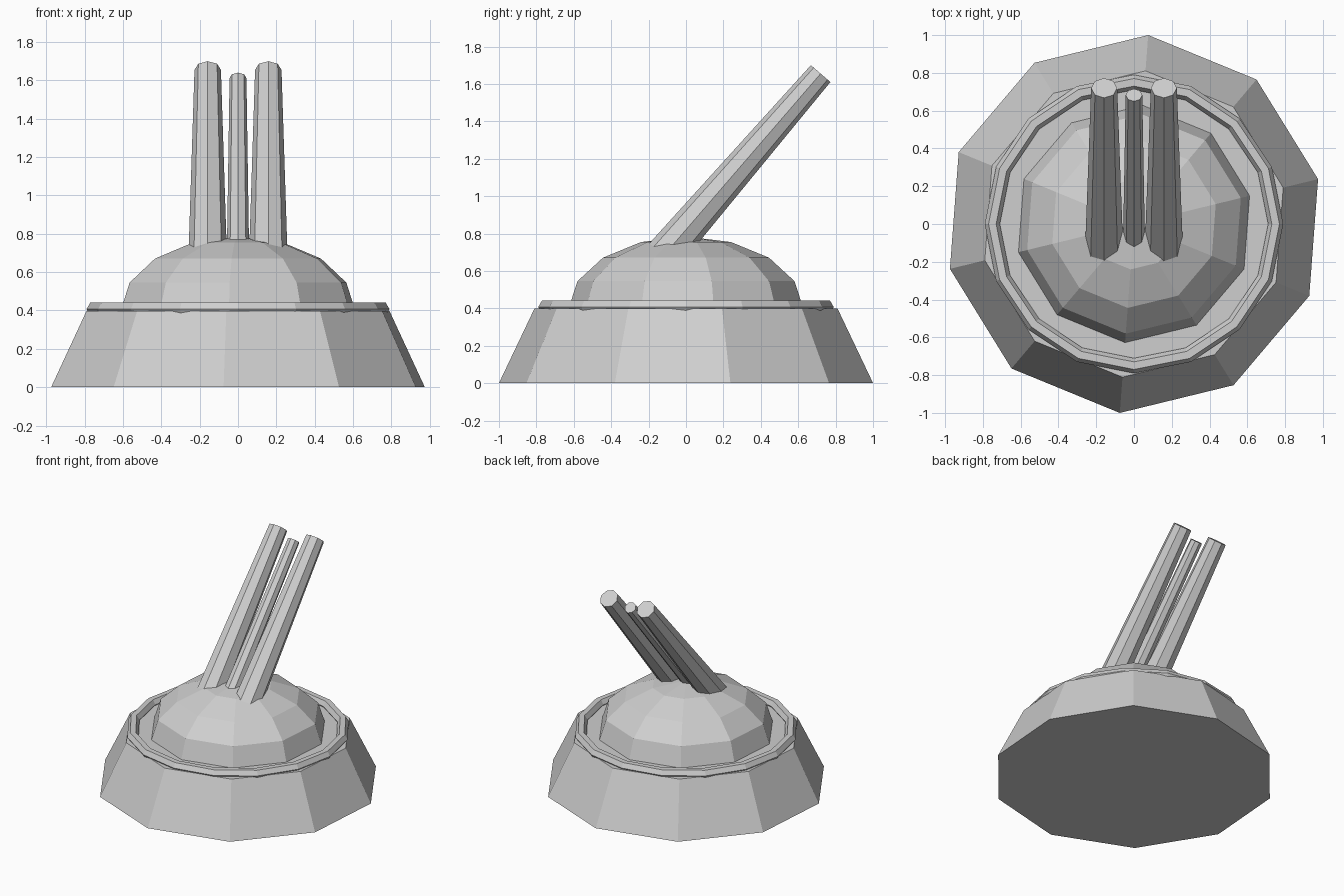
import bpy, bmesh
from math import sin, cos, pi, radians
from mathutils import Matrix, Vector

if "Cube" in bpy.data.objects:
    bpy.data.objects.remove(bpy.data.objects["Cube"])

grey = bpy.data.materials.new("light_grey")
grey.use_nodes = True
colour = (0.62, 0.62, 0.62, 1)
grey.diffuse_color = colour
grey.node_tree.nodes["Principled BSDF"].inputs["Base Color"].default_value = colour


def lathe(name, profile, sides, phase=0, loop=False, matrix=None):
    """Flat-faced solid of revolution; open profiles are capped at both ends."""
    bm = bmesh.new()
    rings = []
    for r, z in profile:
        ring = []
        for i in range(sides):
            a = phase + 2 * pi * i / sides
            ring.append(bm.verts.new((r * cos(a), r * sin(a), z)))
        rings.append(ring)
    pairs = list(zip(rings, rings[1:]))
    if loop:
        pairs.append((rings[-1], rings[0]))
    else:
        bm.faces.new(rings[0])
        bm.faces.new(rings[-1])
    for low, high in pairs:
        for i in range(sides):
            j = (i + 1) % sides
            bm.faces.new((low[i], low[j], high[j], high[i]))
    bmesh.ops.remove_doubles(bm, verts=bm.verts, dist=0.0005)
    bmesh.ops.recalc_face_normals(bm, faces=bm.faces)
    mesh = bpy.data.meshes.new(name)
    bm.to_mesh(mesh)
    bm.free()
    mesh.materials.append(grey)
    obj = bpy.data.objects.new(name, mesh)
    bpy.context.collection.objects.link(obj)
    if matrix:
        obj.matrix_world = matrix
    return obj


turn = radians(13.7)

# Sloped ten-sided base
lathe("base", [(1.003, 0), (0.813, 0.398)], 10, turn)

# Collar ring half sunk into the base top
section = [(0.75 + 0.04 * cos(k * pi / 3), 0.407 + 0.04 * sin(k * pi / 3))
           for k in range(6)]
lathe("collar_ring", section, 16, loop=True)

# Flattened dome
dome = [(0.63 * cos(k * pi / 8), 0.397 + 0.387 * sin(k * pi / 8)) for k in range(4)]
lathe("dome", dome + [(0.001, 0.784)], 10, turn)

# Tapered barrels, tilted back from the dome
elevation = radians(49.2)
tilt = Matrix.Rotation(elevation - pi / 2, 4, "X")
direction = Vector((0, cos(elevation), sin(elevation)))
muzzle = Vector((0, 0.72, 1.655))


def barrel(name, x, setback, length, r_base, r_end):
    start = muzzle - direction * (setback + length) + Vector((x, 0, 0))
    lathe(name, [(r_base, 0), (r_end, length)], 8,
          matrix=Matrix.Translation(start) @ tilt)


for side, x in (("left", 0.158), ("right", -0.158)):
    barrel(side + "_barrel", x, 0, 1.35, 0.102, 0.069)
barrel("middle_barrel", 0, 0.057, 1.2, 0.058, 0.044)
